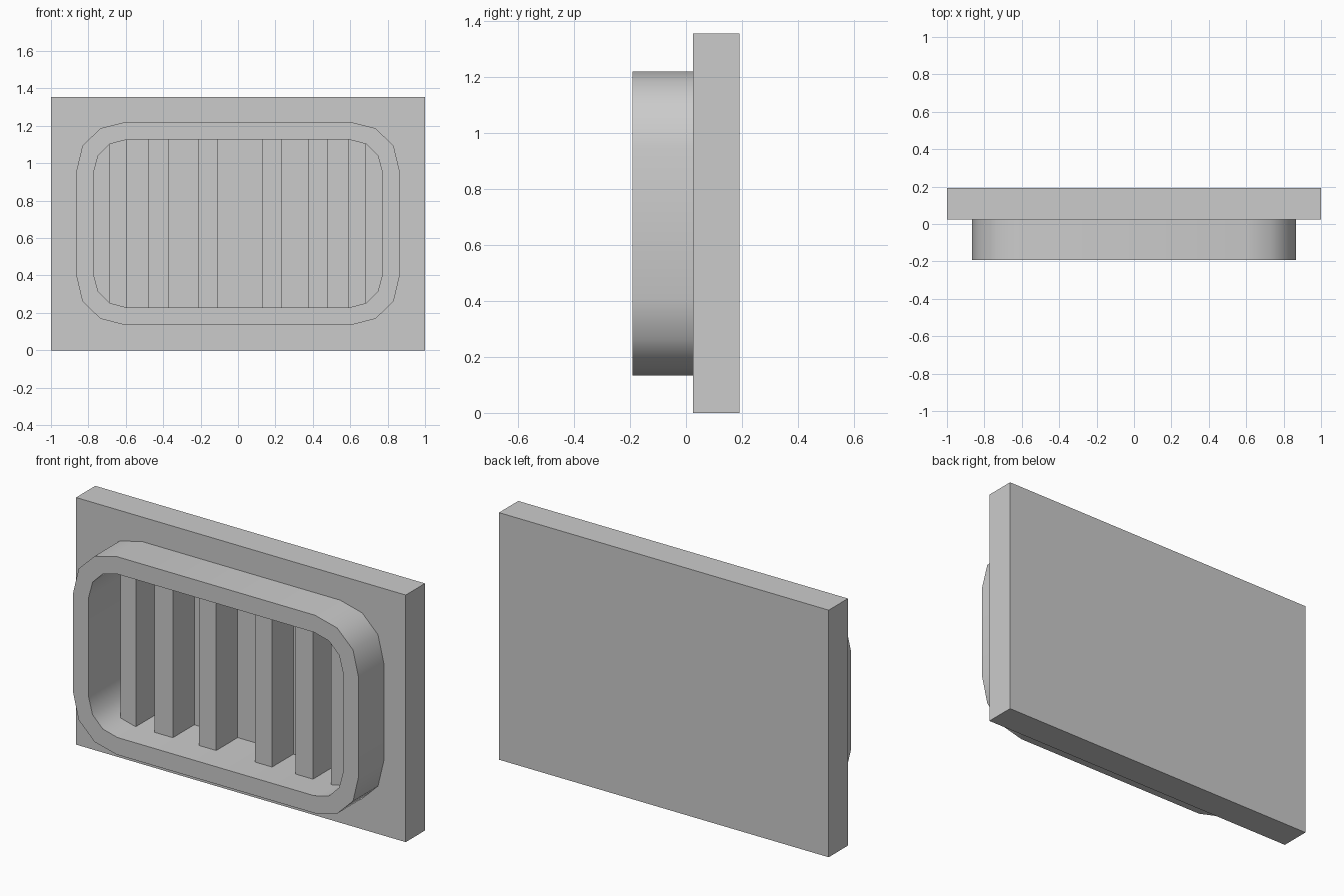
import bpy, bmesh, math

if "Cube" in bpy.data.objects:
    bpy.data.objects.remove(bpy.data.objects["Cube"])

CZ = 0.6775                       # mid height of the panel
BACK, FACE, FRONT, FLOOR, SLAT = 0.192, 0.025, -0.192, 0.15, -0.036


def finish(bm, name):
    bmesh.ops.recalc_face_normals(bm, faces=bm.faces)
    mesh = bpy.data.meshes.new(name)
    bm.to_mesh(mesh)
    bm.free()
    obj = bpy.data.objects.new(name, mesh)
    bpy.context.collection.objects.link(obj)
    return obj


def mirrored(corner):
    """Mirror one corner (x, z from centre) into a full closed loop."""
    r = corner[::-1]
    return (corner + [(-x, z) for x, z in r]
            + [(-x, -z) for x, z in corner] + [(x, -z) for x, z in r])


def add_loop(bm, pts, y):
    return [bm.verts.new((x, y, CZ + z)) for x, z in pts]


def bridge(bm, a, b):
    n = len(a)
    for i in range(n):
        j = (i + 1) % n
        bm.faces.new((a[i], a[j], b[j], b[i]))


# Corner profiles, right side to top
rect = mirrored([(1.0, CZ)])
outer = mirrored([(0.867, 0.268), (0.832, 0.415), (0.736, 0.509), (0.602, 0.543)])
inner = mirrored([(0.772, 0.272), (0.748, 0.363), (0.686, 0.425), (0.597, 0.448)])

# Panel with raised rim and recessed pocket
bm = bmesh.new()
back = add_loop(bm, rect, BACK)
face = add_loop(bm, rect, FACE)
rim_base = add_loop(bm, outer, FACE)
rim_out = add_loop(bm, outer, FRONT)
rim_in = add_loop(bm, inner, FRONT)
floor = add_loop(bm, inner, FLOOR)
bm.faces.new(back)
bridge(bm, back, face)
for c in range(4):                # panel face around the rim
    k = 4 * c
    for j in range(3):
        bm.faces.new((face[c], rim_base[k + j], rim_base[k + j + 1]))
    bm.faces.new((face[c], rim_base[k + 3], rim_base[(k + 4) % 16], face[(c + 1) % 4]))
bridge(bm, rim_base, rim_out)
bridge(bm, rim_out, rim_in)
bridge(bm, rim_in, floor)
bm.faces.new(floor)
panel = finish(bm, "panel_with_rim")
bpy.context.view_layer.objects.active = panel
panel.select_set(True)
bpy.ops.object.shade_smooth_by_angle(angle=math.radians(40))

# Vertical slats standing in the pocket
spans = [(-0.688, -0.595), (-0.48, -0.37), (-0.212, -0.107),
         (0.128, 0.232), (0.375, 0.48), (0.59, 0.685)]
for n, (x0, x1) in enumerate(spans, 1):
    bm = bmesh.new()
    bmesh.ops.create_cube(bm, size=1)
    for v in bm.verts:
        v.co = (x0 if v.co.x < 0 else x1,
                SLAT if v.co.y < 0 else FLOOR,
                CZ + 0.448 * (1 if v.co.z > 0 else -1))
    finish(bm, f"slat_{n}")
